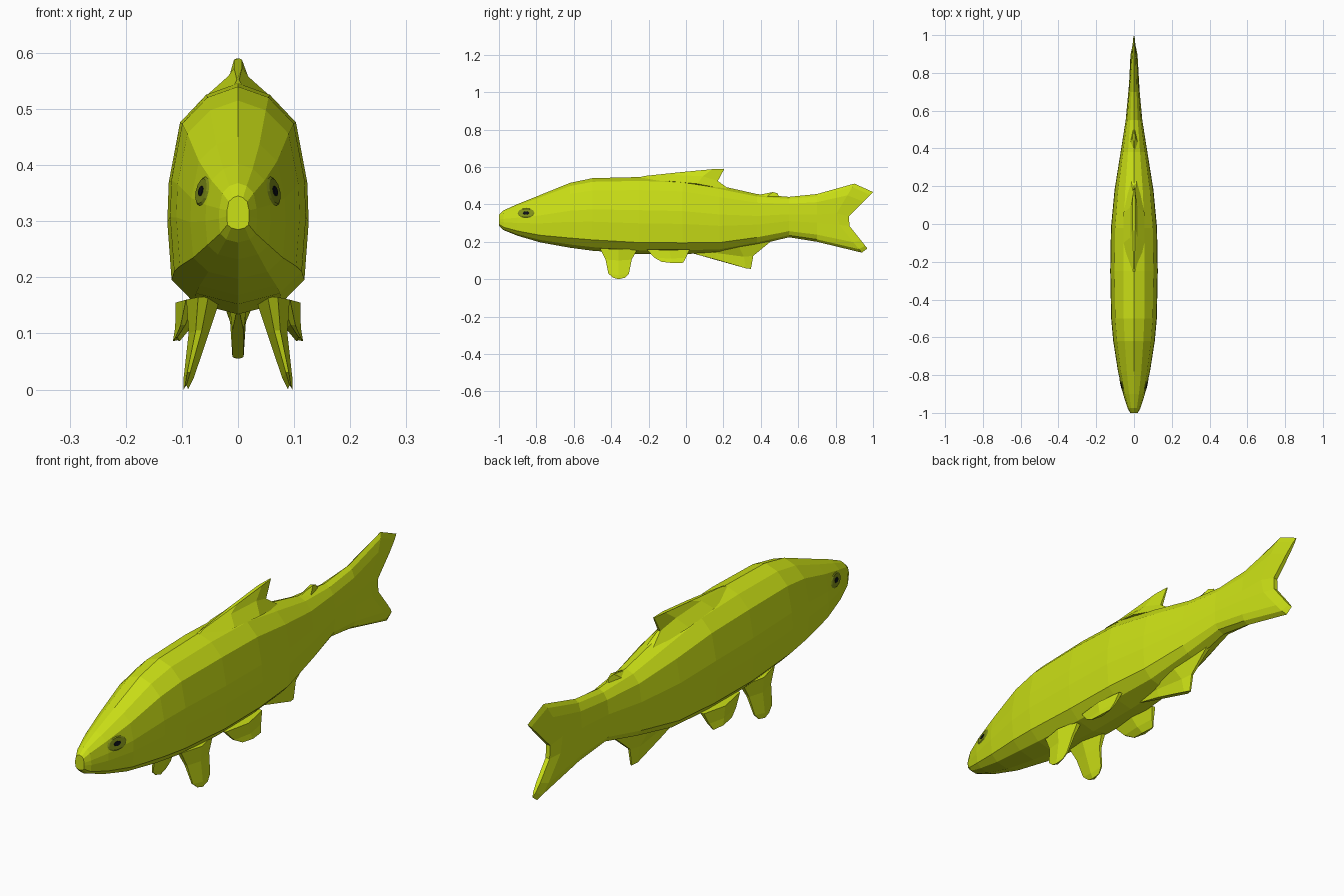
import bpy, bmesh
from mathutils import Matrix, Vector
from mathutils.bvhtree import BVHTree

if "Cube" in bpy.data.objects:
    bpy.data.objects.remove(bpy.data.objects["Cube"])


def material(name, rgb):
    m = bpy.data.materials.new(name)
    m.diffuse_color = (*rgb, 1)
    m.use_nodes = True
    m.node_tree.nodes["Principled BSDF"].inputs["Base Color"].default_value = m.diffuse_color
    return m


LIME = material("lime", (0.60, 0.75, 0.008))
IRIS = material("iris", (0.22, 0.28, 0.01))
BLACK = material("pupil", (0.004, 0.005, 0.01))


def finish(bm, name, mat):
    bmesh.ops.recalc_face_normals(bm, faces=bm.faces)
    me = bpy.data.meshes.new(name)
    bm.to_mesh(me)
    me.materials.append(mat)
    ob = bpy.data.objects.new(name, me)
    bpy.context.collection.objects.link(ob)
    return ob


def loft(rings):
    """Bridge closed rings of equal length and cap both ends."""
    bm = bmesh.new()
    rows = [[bm.verts.new(p) for p in r] for r in rings]
    n = len(rows[0])
    for a, b in zip(rows, rows[1:]):
        for i in range(n):
            j = (i + 1) % n
            bm.faces.new((a[i], a[j], b[j], b[i]))
    bm.faces.new(rows[0])
    bm.faces.new(rows[-1])
    return bm


# Body and forked tail: (y, half width, bottom z, top z, top y shift, bottom y shift)
SECTIONS = [
    (-1.00, 0.020, 0.285, 0.345, 0, 0),
    (-0.975, 0.034, 0.262, 0.368, 0, 0),
    (-0.90, 0.058, 0.232, 0.402, 0, 0),
    (-0.78, 0.085, 0.197, 0.450, 0, 0),
    (-0.62, 0.110, 0.168, 0.515, 0, 0),
    (-0.50, 0.121, 0.152, 0.540, 0, 0),
    (-0.25, 0.126, 0.134, 0.546, 0, 0),
    (-0.02, 0.122, 0.134, 0.538, 0, 0),
    (0.18, 0.103, 0.142, 0.500, 0, 0),
    (0.38, 0.071, 0.183, 0.455, 0, 0),
    (0.55, 0.044, 0.224, 0.440, 0, 0),
    (0.70, 0.030, 0.200, 0.455, 0, 0),
    (0.79, 0.020, 0.142, 0.511, 0.11, 0.15),
    (0.85, 0.009, 0.164, 0.466, 0.15, 0.12),
]
# Half cross-section: (share of width, share of height)
HALF = [(0, 1), (0.45, 0.95), (0.82, 0.83), (0.98, 0.57), (1, 0.40), (0.94, 0.15), (0.62, 0.05), (0, 0)]
OUTLINE = HALF + [(-u, v) for u, v in HALF[-2:0:-1]]

rings = []
for y, w, lo, hi, up, down in SECTIONS:
    ring = []
    for u, v in OUTLINE:
        s = 2 * v - 1
        shift = (up if s > 0 else down) * abs(s)
        ring.append((u * w, y + shift, lo + (hi - lo) * v))
    rings.append(ring)
body = loft(rings)
# split the concave tail end into strips joining left and right sides
end = max(body.faces, key=lambda f: len(f.verts) * 10 + f.calc_center_median().y)
ev = sorted(end.verts, key=lambda v: v.index)
body.verts.index_update()
ev = sorted(end.verts, key=lambda v: v.index)
body.faces.remove(end)
n = len(ev)
body.faces.new((ev[0], ev[1], ev[n - 1]))
for i in range(1, n // 2 - 1):
    body.faces.new((ev[i], ev[i + 1], ev[n - i - 1], ev[n - i]))
body.faces.new((ev[n // 2 - 1], ev[n // 2], ev[n // 2 + 1]))
bmesh.ops.recalc_face_normals(body, faces=body.faces)
tree = BVHTree.FromBMesh(body)
finish(body, "body", LIME)


def fin(name, rows, side=1):
    """Tapered plate; each row is (centre x, half thickness, [(y, z), ...])."""
    rs = []
    for x, t, pts in rows:
        last = len(pts) - 1
        half = [t * (0.3 if i in (0, last) else 1) for i in range(last + 1)]
        right = [(side * (x + h), y, z) for h, (y, z) in zip(half, pts)]
        left = [(side * (x - h), y, z) for h, (y, z) in zip(half, pts)]
        rs.append(right + left[::-1])
    return finish(loft(rs), name, LIME)


# Fins on the centre line
fin("dorsal_fin", [
    (0, 0.055, [(-0.27, 0.53), (-0.10, 0.525), (0.06, 0.51), (0.24, 0.475)]),
    (0, 0.018, [(-0.25, 0.545), (-0.07, 0.558), (0.09, 0.55), (0.17, 0.525)]),
    (0, 0.007, [(-0.22, 0.552), (-0.02, 0.573), (0.14, 0.588), (0.205, 0.59)]),
])
fin("small_back_fin", [
    (0, 0.020, [(0.36, 0.445), (0.43, 0.44), (0.50, 0.435)]),
    (0, 0.006, [(0.42, 0.456), (0.465, 0.466), (0.49, 0.458)]),
])
fin("anal_fin", [
    (0, 0.035, [(0.02, 0.16), (0.15, 0.17), (0.28, 0.18), (0.50, 0.24)]),
    (0, 0.014, [(0.03, 0.15), (0.16, 0.14), (0.31, 0.12), (0.36, 0.125)]),
    (0, 0.010, [(0.04, 0.137), (0.16, 0.105), (0.32, 0.058), (0.347, 0.055)]),
])

# Paired fins and eyes
for label, side in (("left", 1), ("right", -1)):
    fin(label + "_pectoral_fin", [
        (0.062, 0.030, [(-0.46, 0.165), (-0.36, 0.16), (-0.26, 0.16)]),
        (0.070, 0.018, [(-0.43, 0.105), (-0.36, 0.10), (-0.29, 0.105)]),
        (0.088, 0.009, [(-0.415, 0.03), (-0.36, 0.02), (-0.305, 0.03)]),
        (0.093, 0.004, [(-0.39, 0.008), (-0.36, 0.0), (-0.325, 0.008)]),
    ], side)
    fin(label + "_pelvic_fin", [
        (0.085, 0.026, [(-0.21, 0.16), (-0.09, 0.155), (0.02, 0.16)]),
        (0.098, 0.014, [(-0.17, 0.115), (-0.08, 0.11), (0.00, 0.115)]),
        (0.110, 0.006, [(-0.13, 0.093), (-0.07, 0.086), (-0.015, 0.088)]),
    ], side)
    for part, ry, rz, lift, mat in (("iris", 0.046, 0.027, 0.002, IRIS),
                                    ("pupil", 0.018, 0.010, 0.0035, BLACK)):
        hit, normal, _, _ = tree.ray_cast(Vector((side, -0.855, 0.353)), Vector((-side, 0, 0)))
        bm = bmesh.new()
        place = (Matrix.Translation(hit + normal * lift)
                 @ normal.to_track_quat('Z', 'Y').to_matrix().to_4x4()
                 @ Matrix.Diagonal((ry, rz, 0.003, 1)))
        bmesh.ops.create_cone(bm, cap_ends=True, segments=12, radius1=1, radius2=0.85,
                              depth=1, matrix=place)
        finish(bm, f"{label}_{part}", mat)
